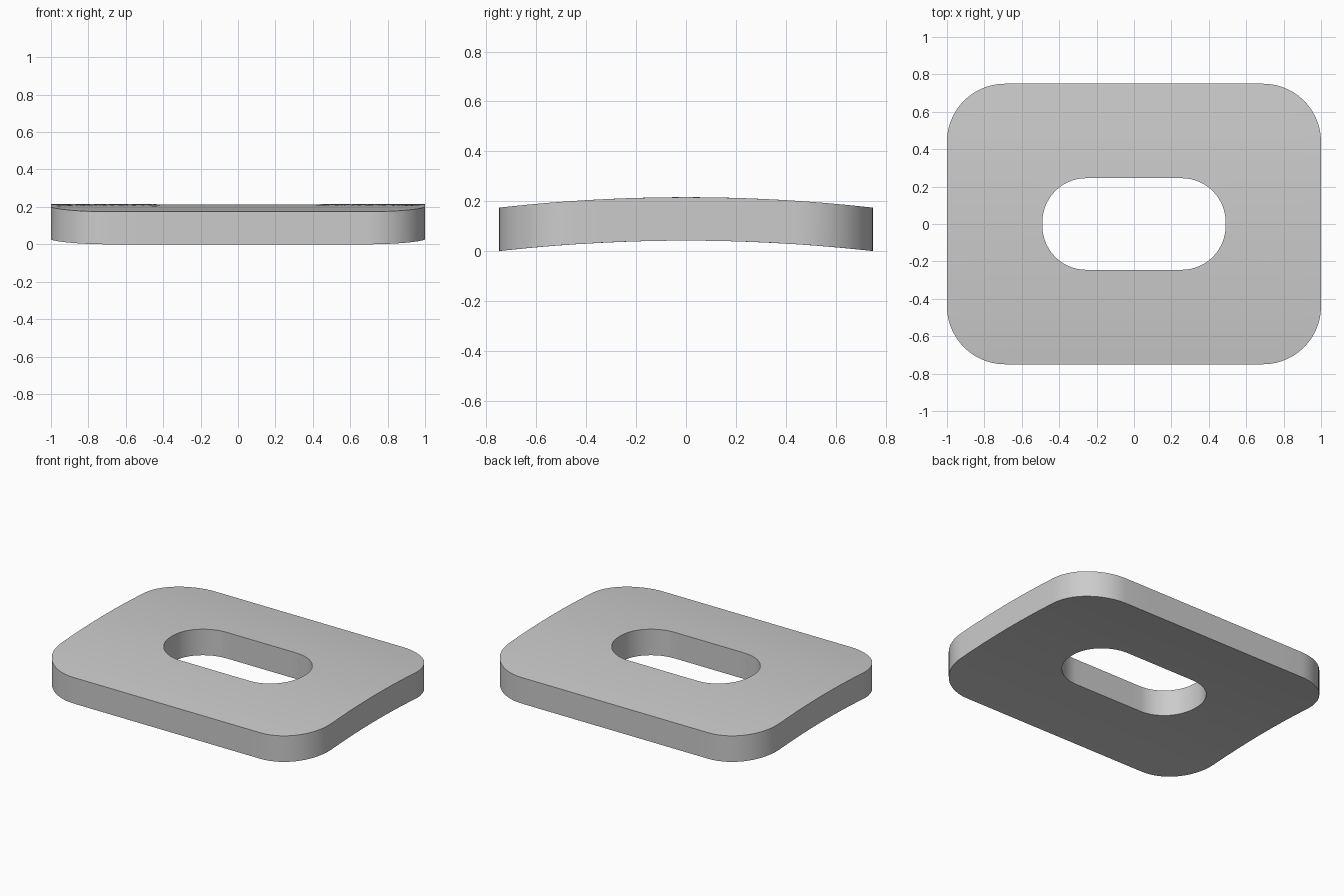
import bpy, bmesh, math

cube = bpy.data.objects.get("Cube")
if cube:
    bpy.data.objects.remove(cube, do_unlink=True)

HALF_DEPTH, THICK, SAG = 0.75, 0.174, 0.042
CORNER_STEPS, SIDE_STEPS, RINGS = 14, 8, 6
RADIUS = (HALF_DEPTH ** 2 + SAG ** 2) / (2 * SAG)


def rounded_loop(hx, hy, r):
    """Rounded rectangle outline, counter-clockwise, with divided straight sides."""
    pts = []
    for q, (sx, sy) in enumerate(((1, 1), (-1, 1), (-1, -1), (1, -1))):
        for i in range(CORNER_STEPS + 1):
            a = math.pi / 2 * (q + i / CORNER_STEPS)
            pts.append((sx * (hx - r) + r * math.cos(a), sy * (hy - r) + r * math.sin(a)))
    out = []
    for i, (x, y) in enumerate(pts):
        out.append((x, y))
        if i % (CORNER_STEPS + 1) == CORNER_STEPS:
            nx, ny = pts[(i + 1) % len(pts)]
            for k in range(1, SIDE_STEPS):
                t = k / SIDE_STEPS
                out.append((x + (nx - x) * t, y + (ny - y) * t))
    return out


def arch(y):
    """Underside height of the bowed plate."""
    return SAG - RADIUS + math.sqrt(RADIUS ** 2 - y * y)


material = bpy.data.materials.new("light grey")
material.use_nodes = True
grey = (0.6, 0.6, 0.6, 1)
material.diffuse_color = grey
material.node_tree.nodes["Principled BSDF"].inputs["Base Color"].default_value = grey

outer = rounded_loop(1.0, HALF_DEPTH, 0.31)
hole = rounded_loop(0.49, 0.245, 0.235)
count = len(outer)

# Rings from hole to rim, on the underside and on the top
bm = bmesh.new()
layers = []
for lift in (0, THICK):
    layer = []
    for j in range(RINGS + 1):
        t = j / RINGS
        ring = []
        for (hx, hy), (ox, oy) in zip(hole, outer):
            x, y = hx + (ox - hx) * t, hy + (oy - hy) * t
            ring.append(bm.verts.new((x, y, arch(y) + lift)))
        layer.append(ring)
    layers.append(layer)


def bridge(a, b):
    for i in range(count):
        k = (i + 1) % count
        bm.faces.new((a[i], a[k], b[k], b[i]))


# Curved top and bottom surfaces, then the rim and the slot wall
for layer in layers:
    for a, b in zip(layer, layer[1:]):
        bridge(a, b)
for edge in (0, -1):
    bridge(layers[0][edge], layers[1][edge])
bmesh.ops.recalc_face_normals(bm, faces=bm.faces)

mesh = bpy.data.meshes.new("bowed_slotted_plate")
bm.to_mesh(mesh)
bm.free()
mesh.materials.append(material)
plate = bpy.data.objects.new("bowed_slotted_plate", mesh)
bpy.context.collection.objects.link(plate)
bpy.context.view_layer.objects.active = plate
plate.select_set(True)
bpy.ops.object.shade_smooth_by_angle(angle=math.radians(30))
